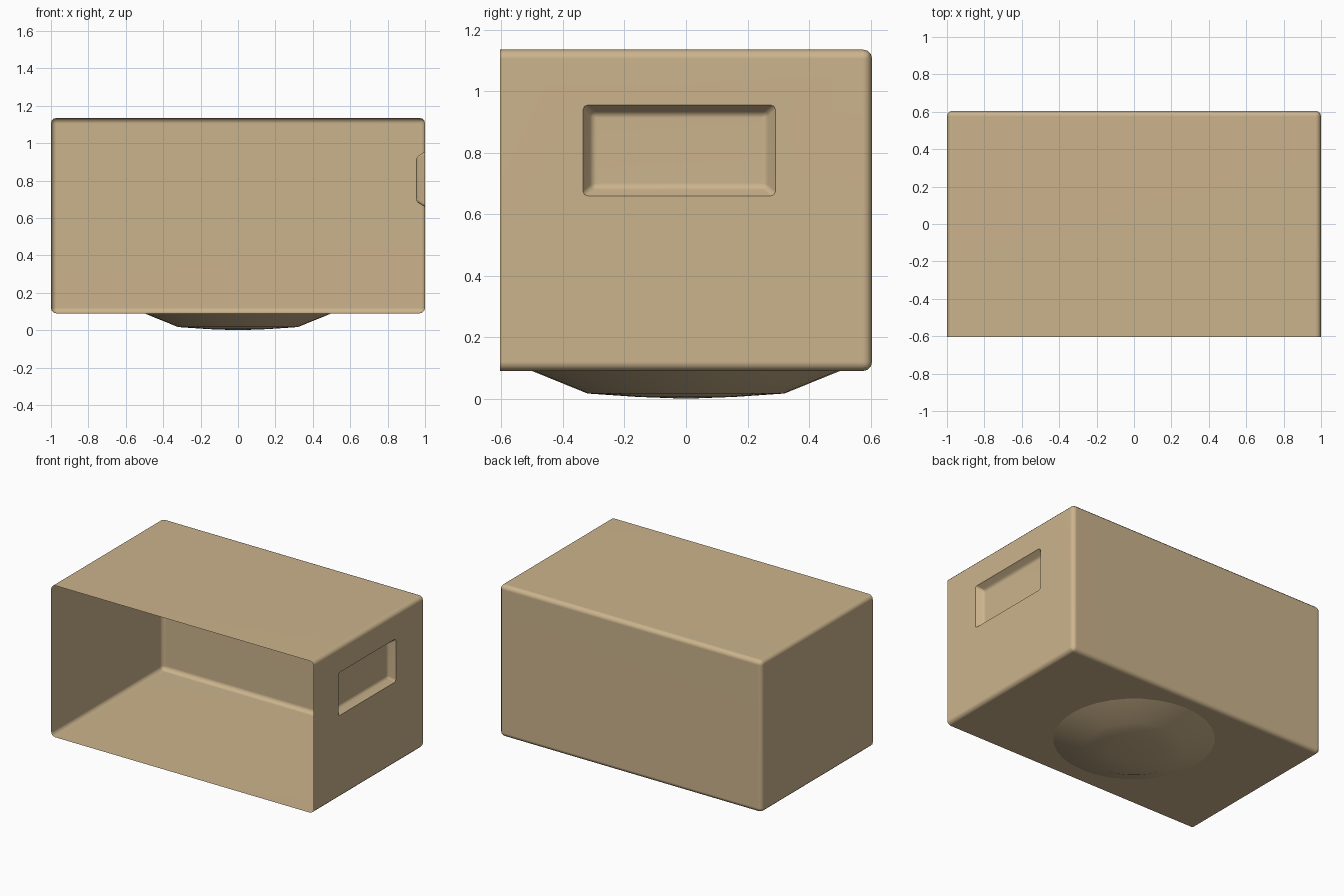
import bpy, bmesh, math

cube = bpy.data.objects.get("Cube")
if cube:
    bpy.data.objects.remove(cube, do_unlink=True)

# One tan card colour
tan = bpy.data.materials.new("tan_card")
tan.use_nodes = True
colour = (0.60, 0.455, 0.265, 1)
tan.diffuse_color = colour
tan.node_tree.nodes["Principled BSDF"].inputs["Base Color"].default_value = colour


def finish(bm, name):
    """Turn a bmesh into a smooth-shaded, coloured object."""
    mesh = bpy.data.meshes.new(name)
    bm.to_mesh(mesh)
    bm.free()
    mesh.materials.append(tan)
    ob = bpy.data.objects.new(name, mesh)
    bpy.context.collection.objects.link(ob)
    bpy.ops.object.select_all(action='DESELECT')
    ob.select_set(True)
    bpy.context.view_layer.objects.active = ob
    bpy.ops.object.shade_smooth_by_angle(angle=math.radians(35))
    ob.modifiers.new("flat_panels", 'WEIGHTED_NORMAL').keep_sharp = True
    return ob


# Box shell: thin sheet, open at the front, other edges rounded
LOW, HIGH, HALF_Y = 0.09, 1.135, 0.605
bm = bmesh.new()
bmesh.ops.create_cube(bm, size=1)
for v in bm.verts:
    v.co.x *= 2
    v.co.y *= 2 * HALF_Y
    v.co.z = LOW if v.co.z < 0 else HIGH
front = [f for f in bm.faces if f.normal.y < -0.9]
bmesh.ops.delete(bm, geom=front, context='FACES_ONLY')
rounded = [e for e in bm.edges if not e.is_boundary]
bmesh.ops.bevel(bm, geom=rounded, offset=0.03, segments=3, profile=0.5,
                affect='EDGES')
bm.normal_update()

# Hand grip pressed into the left wall: outer ring, then inner ring
wall = max((f for f in bm.faces if f.normal.x > 0.99), key=lambda f: f.calc_area())
centre = wall.calc_center_median()
loop = list(wall.verts)
signs = [(1 if v.co.y > centre.y else -1, 1 if v.co.z > centre.z else -1) for v in loop]
bmesh.ops.delete(bm, geom=[wall], context='FACES_ONLY')


def grip_ring(x, half_y, half_z):
    return [bm.verts.new((x, -0.022 + sy * half_y, 0.807 + sz * half_z))
            for sy, sz in signs]


outer = grip_ring(1.0, 0.313, 0.148)
inner = grip_ring(0.953, 0.282, 0.120)
for a, b in ((loop, outer), (outer, inner)):
    for i in range(4):
        j = (i + 1) % 4
        bm.faces.new((a[i], a[j], b[j], b[i]))
bm.faces.new(inner)
soft = [e for e in bm.edges if e.verts[0] in inner or e.verts[1] in inner]
bmesh.ops.bevel(bm, geom=soft, offset=0.014, segments=2, profile=0.5,
                affect='EDGES')
finish(bm, "box_shell")

# Shallow round foot under the floor, from a spun profile
bm = bmesh.new()
profile = [(0.5, LOW), (0.32, 0.017), (0.16, 0.006), (0.0, 0.0)]
verts = [bm.verts.new((r, 0, z)) for r, z in profile]
edges = [bm.edges.new(pair) for pair in zip(verts, verts[1:])]
bmesh.ops.spin(bm, geom=verts + edges, cent=(0, 0, 0), axis=(0, 0, 1),
               angle=math.tau, steps=32)
bmesh.ops.remove_doubles(bm, verts=bm.verts[:], dist=0.0005)
bmesh.ops.recalc_face_normals(bm, faces=bm.faces[:])
bm.normal_update()
if sum(f.normal.z * f.calc_area() for f in bm.faces) > 0:
    bmesh.ops.reverse_faces(bm, faces=bm.faces[:])
finish(bm, "round_foot")
